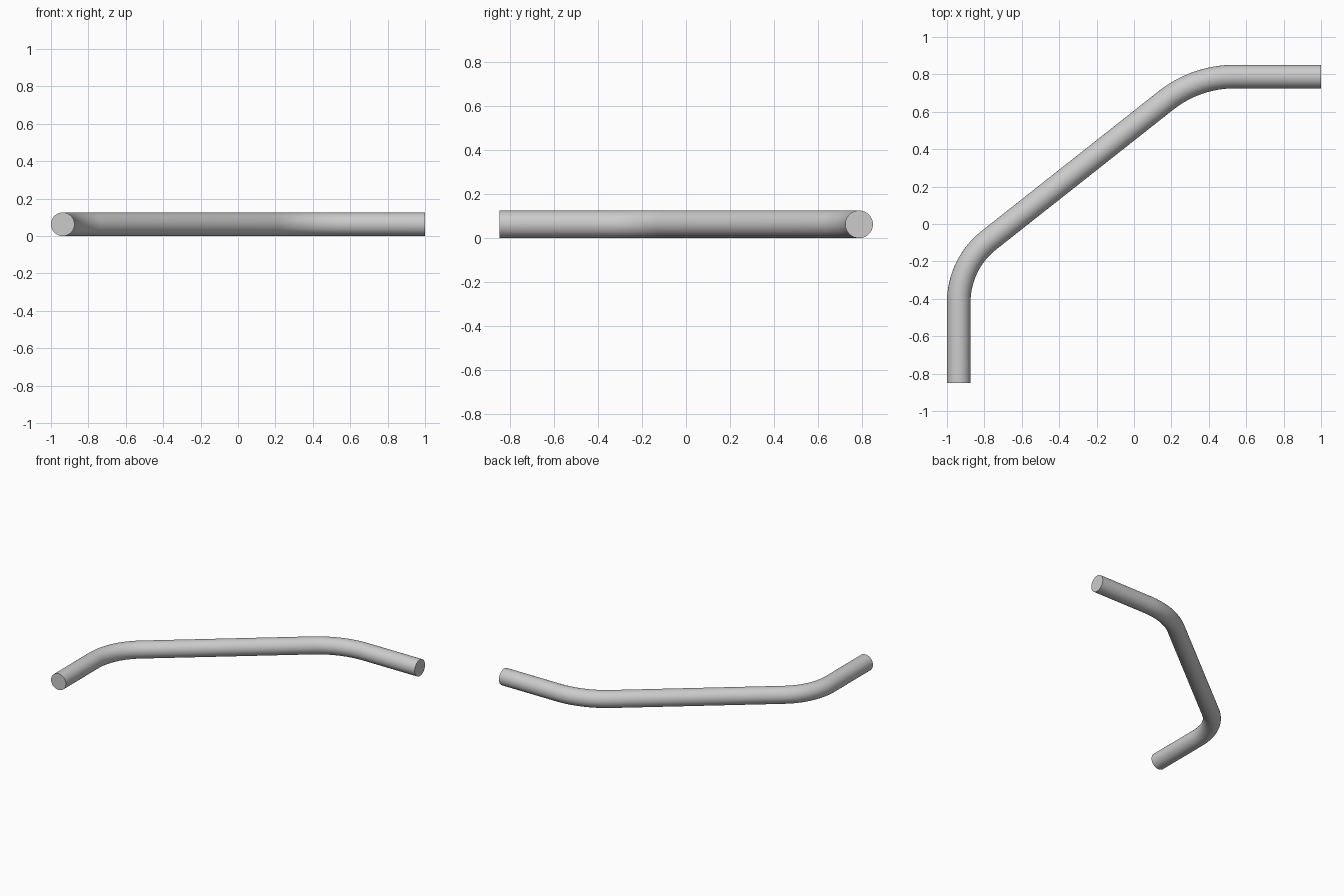
import bpy, bmesh, math
from mathutils import Vector

if "Cube" in bpy.data.objects:
    bpy.data.objects.remove(bpy.data.objects["Cube"])

R = 0.063        # tube radius
SIDES = 48
BEND = 0.205     # distance from each corner to the start of its bend
STEPS = 16

start, end = Vector((-0.937, -0.85)), Vector((1.0, 0.788))
corners = [Vector((-0.937, -0.214)), Vector((0.332, 0.788))]


def fillet(prev, corner, nxt):
    """Circular arc replacing a corner: list of (point, tangent)."""
    d0, d1 = (corner - prev).normalized(), (nxt - corner).normalized()
    turn = d0.angle(d1)
    rad = BEND / math.tan(turn / 2)
    inward = Vector((d0.y, -d0.x))          # both bends turn right
    centre = corner - d0 * BEND + inward * rad
    out = []
    for i in range(STEPS + 1):
        a = turn * i / STEPS
        p = centre - inward * rad * math.cos(a) + d0 * rad * math.sin(a)
        out.append((p, d0 * math.cos(a) + inward * math.sin(a)))
    return out


# Centre line of the tube
path = [(start, Vector((0, 1)))]
path += fillet(start, corners[0], corners[1])
path += fillet(corners[0], corners[1], end)
path.append((end, Vector((1, 0))))

# Sweep a circle along the centre line
bm = bmesh.new()
rings = []
for p, t in path:
    ring = []
    for k in range(SIDES):
        a = 2 * math.pi * k / SIDES
        side = R * math.cos(a)
        ring.append(bm.verts.new((p.x + t.y * side, p.y - t.x * side,
                                  R + R * math.sin(a))))
    rings.append(ring)
for r0, r1 in zip(rings, rings[1:]):
    for k in range(SIDES):
        n = (k + 1) % SIDES
        bm.faces.new((r0[k], r0[n], r1[n], r1[k]))

# Flat end caps
bm.faces.new(rings[0])
bm.faces.new(rings[-1])
bmesh.ops.recalc_face_normals(bm, faces=bm.faces)

mesh = bpy.data.meshes.new("bent_tube")
bm.to_mesh(mesh)
bm.free()
tube = bpy.data.objects.new("bent_tube", mesh)
bpy.context.collection.objects.link(tube)
bpy.context.view_layer.objects.active = tube
tube.select_set(True)
bpy.ops.object.shade_smooth_by_angle(angle=math.radians(30))
